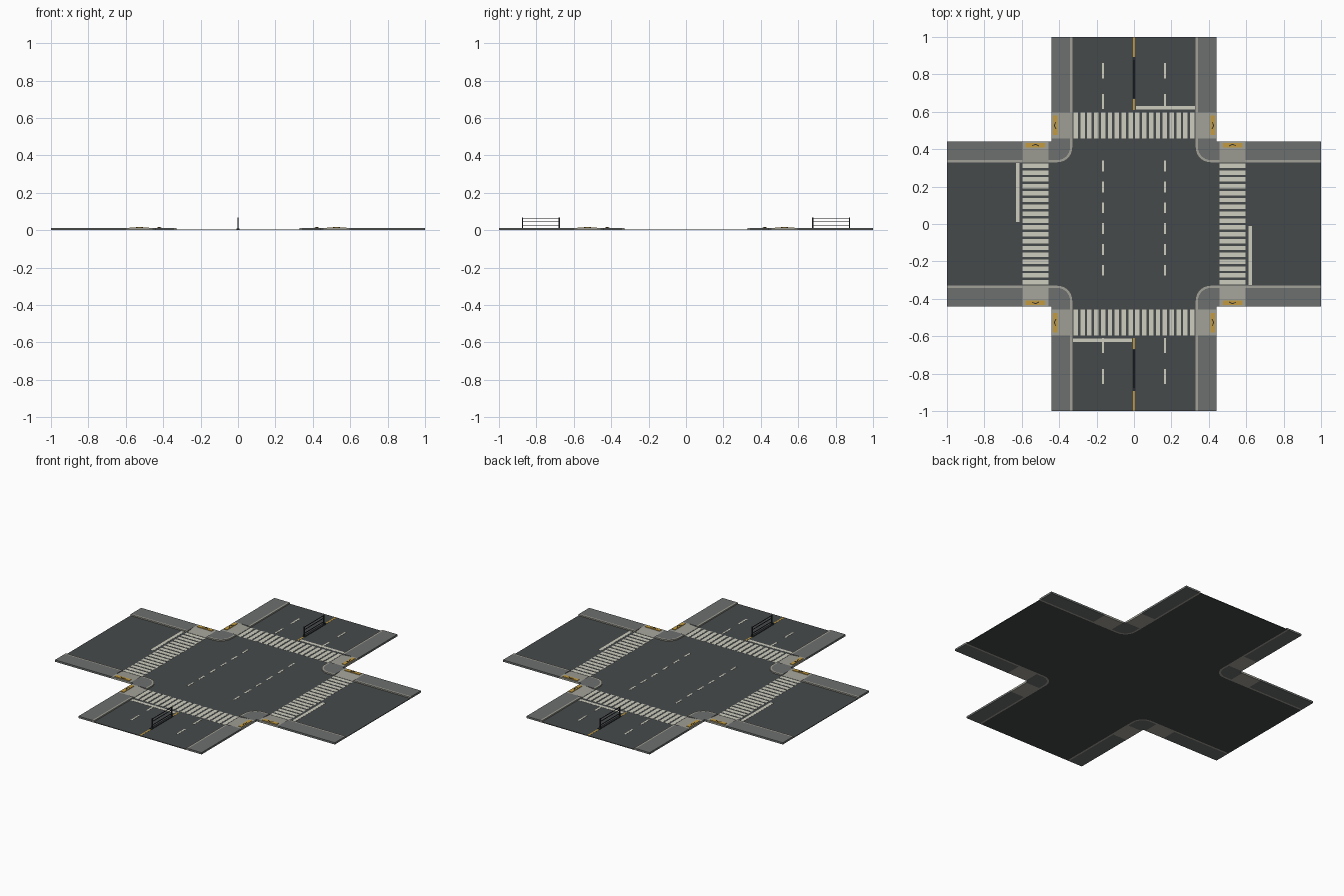
import bpy, bmesh, math

cube = bpy.data.objects.get("Cube")
if cube:
    bpy.data.objects.remove(cube, do_unlink=True)


def material(name, r, g, b):
    m = bpy.data.materials.new(name)
    m.use_nodes = True
    m.diffuse_color = (r, g, b, 1)
    bsdf = m.node_tree.nodes["Principled BSDF"]
    bsdf.inputs["Base Color"].default_value = (r, g, b, 1)
    bsdf.inputs["Roughness"].default_value = 0.9
    return m


ASPHALT = material("asphalt", 0.062, 0.068, 0.070)
PAVING = material("paving grey", 0.150, 0.162, 0.158)
CONCRETE = material("pale concrete", 0.36, 0.355, 0.31)
PAINT = material("road paint", 0.62, 0.61, 0.52)
YELLOW = material("warning yellow", 0.55, 0.33, 0.05)
STEEL = material("dark steel", 0.022, 0.024, 0.027)

ROAD, EDGE, KERB = 0.33, 0.44, 0.012      # road half width, outer edge, kerb width
RAMP0, RAMP1 = 0.457, 0.595               # crossing extent along each arm
Z_ROAD, Z_WALK, Z_PAINT = 0.004, 0.012, 0.0048
CENTRE, RADIUS = 0.41, 0.08               # rounded kerb corner


def turn(p, q):
    """Rotate a plan point by q quarter turns."""
    x, y = p
    for _ in range(q % 4):
        x, y = -y, x
    return x, y


def new_object(name, bm, mat):
    bmesh.ops.recalc_face_normals(bm, faces=bm.faces)
    mesh = bpy.data.meshes.new(name)
    bm.to_mesh(mesh)
    bm.free()
    mesh.materials.append(mat)
    obj = bpy.data.objects.new(name, mesh)
    bpy.context.collection.objects.link(obj)


def prism(bm, outline, z0, z1, q=0):
    """Extrude a plan outline from z0 up to z1 (a number or a function of x, y)."""
    low, high = [], []
    for p in outline:
        x, y = turn(p, q)
        low.append(bm.verts.new((x, y, z0)))
        high.append(bm.verts.new((x, y, z1(*p) if callable(z1) else z1)))
    bm.faces.new(low)
    bm.faces.new(high)
    for i in range(len(low)):
        j = (i + 1) % len(low)
        bm.faces.new((low[i], low[j], high[j], high[i]))


def rect(x0, x1, y0, y1):
    return [(x0, y0), (x1, y0), (x1, y1), (x0, y1)]


def swap(outline):
    """Mirror an outline across the corner diagonal."""
    return [(y, x) for x, y in outline]


def arc(radius, steps=10):
    angles = [math.pi * (1 + 0.5 * i / steps) for i in range(steps + 1)]
    return [(CENTRE + radius * math.cos(a), CENTRE + radius * math.sin(a)) for a in angles]


# Asphalt cross with rounded inner corners
outline = []
for q in range(4):
    quarter = [(1, ROAD)] + arc(RADIUS)[::-1] + [(ROAD, 1)]
    outline += [turn(p, q) for p in quarter]
bm = bmesh.new()
prism(bm, outline, 0, Z_ROAD)
new_object("road", bm, ASPHALT)

# Pavements, kerbs, crossing ramps and warning pads at all four corners
walk, kerb, ramp = bmesh.new(), bmesh.new(), bmesh.new()
pad, mark = bmesh.new(), bmesh.new()
inner = ROAD + KERB
for q in range(4):
    prism(walk, [(inner, RAMP0)] + arc(RADIUS - KERB) +
          [(RAMP0, inner), (RAMP0, EDGE), (EDGE, EDGE), (EDGE, RAMP0)], 0, Z_WALK, q)
    prism(kerb, [(ROAD, RAMP0)] + arc(RADIUS) + [(RAMP0, ROAD), (RAMP0, inner)] +
          arc(RADIUS - KERB)[::-1] + [(inner, RAMP0)], 0, Z_WALK, q)
    for flip in (False, True):
        side = swap if flip else list
        prism(walk, side(rect(inner, EDGE, RAMP1, 1)), 0, Z_WALK, q)
        prism(kerb, side(rect(ROAD, inner, RAMP1, 1)), 0, Z_WALK, q)
        slope = lambda x, y: Z_ROAD + 0.001 if min(x, y) < ROAD + 0.001 else Z_WALK
        prism(ramp, side(rect(ROAD, 0.40, RAMP0, RAMP1)), 0, slope, q)
        prism(ramp, side(rect(0.40, EDGE, RAMP0, RAMP1)), 0, Z_WALK, q)
        prism(pad, side(rect(0.41, 0.432, 0.475, 0.58)), Z_WALK, 0.0155, q)
        # small chevron on each pad
        prism(mark, side([(0.415, 0.508), (0.424, 0.527), (0.415, 0.546),
                          (0.420, 0.546), (0.429, 0.527), (0.420, 0.508)]), 0.0155, 0.0165, q)
new_object("pavement", walk, PAVING)
new_object("kerb", kerb, CONCRETE)
new_object("crossing_ramp", ramp, CONCRETE)
new_object("warning_pad", pad, YELLOW)
new_object("warning_pad_mark", mark, STEEL)

# Zebra stripes and stop lines on every arm
zebra, stop = bmesh.new(), bmesh.new()
COUNT = 18
pitch = 2 * ROAD / COUNT
for q in range(4):
    for i in range(COUNT):
        x = -ROAD + (i + 0.5) * pitch
        prism(zebra, rect(x - 0.012, x + 0.012, RAMP0, RAMP1), Z_ROAD, Z_PAINT, q)
    prism(stop, rect(0.01, 0.325, 0.612, 0.632), Z_ROAD, Z_PAINT, q)
new_object("zebra_stripes", zebra, PAINT)
new_object("stop_line", stop, PAINT)

# Dashed lane lines running front to back
dash = bmesh.new()
for x in (-0.165, 0.165):
    for i in range(6):
        y = 0.31 - i * 0.1115
        prism(dash, rect(x - 0.005, x + 0.005, y - 0.029, y + 0.029), Z_ROAD, Z_PAINT)
    for y in (0.82, 0.655, -0.65, -0.815):
        prism(dash, rect(x - 0.005, x + 0.005, y - 0.041, y + 0.041), Z_ROAD, Z_PAINT)
new_object("lane_dashes", dash, PAINT)

# Yellow centre lines, each with a railing on a low plinth
line, plinth, rail = bmesh.new(), bmesh.new(), bmesh.new()
for q in (0, 2):
    prism(line, rect(-0.005, 0.005, 0.61, 1), Z_ROAD, Z_PAINT, q)
    prism(plinth, rect(-0.008, 0.008, 0.668, 0.892), Z_ROAD, 0.008, q)
    for y in (0.678, 0.875):
        prism(rail, rect(-0.003, 0.003, y - 0.003, y + 0.003), 0.008, 0.067, q)
    for z in (0.024, 0.047, 0.064):
        prism(rail, rect(-0.002, 0.002, 0.678, 0.875), z - 0.0015, z + 0.0015, q)
new_object("centre_line", line, YELLOW)
new_object("railing_plinth", plinth, STEEL)
new_object("railing", rail, STEEL)
